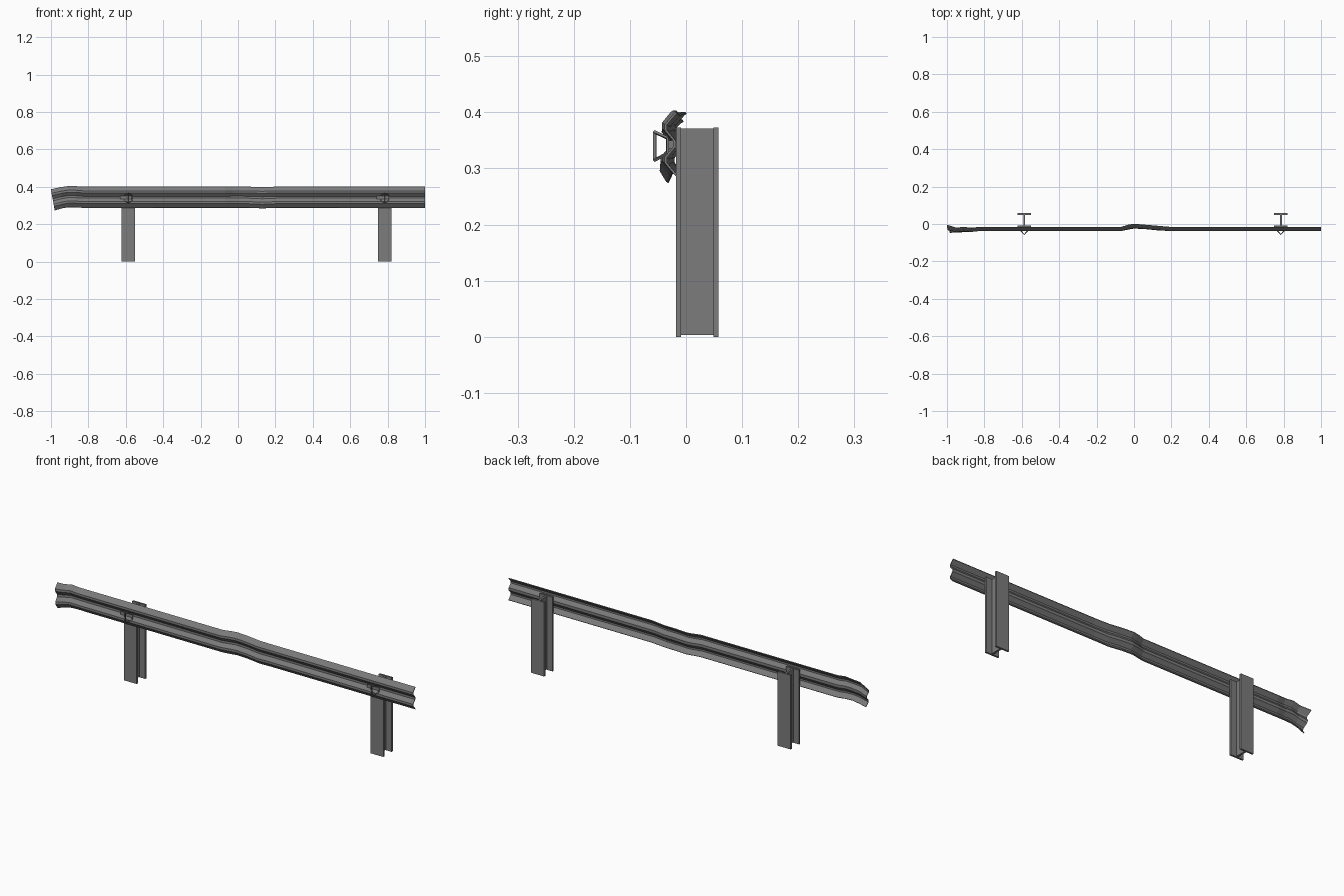
import bpy, bmesh

if "Cube" in bpy.data.objects:
    bpy.data.objects.remove(bpy.data.objects["Cube"])

POSTS = (-0.587, 0.785)
ZC = 0.344

steel = bpy.data.materials.new("dark_steel")
steel.diffuse_color = (0.2, 0.2, 0.2, 1)
steel.use_nodes = True
steel.node_tree.nodes["Principled BSDF"].inputs["Base Color"].default_value = steel.diffuse_color


def make_object(name, bm):
    bmesh.ops.recalc_face_normals(bm, faces=bm.faces)
    me = bpy.data.meshes.new(name)
    bm.to_mesh(me)
    bm.free()
    me.materials.append(steel)
    ob = bpy.data.objects.new(name, me)
    bpy.context.collection.objects.link(ob)
    return ob


def box(name, x0, x1, y0, y1, z0, z1):
    bm = bmesh.new()
    bmesh.ops.create_cube(bm, size=1)
    for v in bm.verts:
        v.co = ((x0 + x1) / 2 + v.co.x * (x1 - x0),
                (y0 + y1) / 2 + v.co.y * (y1 - y0),
                (z0 + z1) / 2 + v.co.z * (z1 - z0))
    return make_object(name, bm)


# W-beam rail: half profile (y, z from the centre line), mirrored top to bottom
half = [(-0.017, 0.055), (-0.021, 0.052), (-0.036, 0.034),
        (-0.036, 0.024), (-0.021, 0.006)]
profile = half + [(y, -z) for y, z in reversed(half)]

# stations along the rail: x, y shift of top, y shift of bottom, z shift, lean
stations = [
    (-1.00, 0.012, -0.014, -0.014, 0.020),
    (-0.95, -0.004, -0.009, -0.003, 0.008),
    (-0.91, 0.001, -0.007, 0.003, 0),
    (-0.87, -0.005, -0.004, 0.003, 0),
    (-0.83, 0, 0, 0, 0),
    (-0.07, 0, 0, 0, 0),
    (-0.03, 0.012, 0.007, 0, 0),
    (0.00, 0.017, 0.013, 0, 0),
    (0.06, 0.012, 0.010, 0, 0),
    (0.13, 0.006, 0.003, -0.003, 0),
    (0.20, 0, 0, 0, 0),
    (1.00, 0, 0, 0, 0),
]
bm = bmesh.new()
rows = []
for x, dt, db, dz, lean in stations:
    row = []
    for y, z in profile:
        t = (z + 0.055) / 0.11
        row.append(bm.verts.new((x + lean * (1 - t), y + db + (dt - db) * t, ZC + z + dz)))
    rows.append(row)
for a, b in zip(rows, rows[1:]):
    for i in range(len(profile) - 1):
        bm.faces.new((a[i], a[i + 1], b[i + 1], b[i]))
rail = make_object("guard_rail", bm)
solid = rail.modifiers.new("thickness", 'SOLIDIFY')
solid.thickness = 0.004
solid.offset = 0

for px in POSTS:
    # I-beam post
    w, f, y0, y1 = 0.036, 0.009, -0.018, 0.058
    box("post_front_flange", px - w, px + w, y0, y0 + f, 0, 0.373)
    box("post_back_flange", px - w, px + w, y1 - f, y1, 0, 0.373)
    box("post_web", px - 0.005, px + 0.005, y0 + f, y1 - f, 0.003, 0.371)

    # folded reflector frame, open in the middle of each wing
    bm = bmesh.new()
    fold = [bm.verts.new((px, -0.056, z)) for z in (0.315, 0.365)]
    for s in (-1, 1):
        back = [bm.verts.new((px + s * 0.021, -0.033, z)) for z in (0.327, 0.354)]
        bm.faces.new((fold[0], back[0], back[1], fold[1]))
    frame = make_object("reflector_frame", bm)
    wire = frame.modifiers.new("bars", 'WIREFRAME')
    wire.thickness = 0.006
    wire.use_boundary = True

    # small mounting plate and bolt in the rail valley
    box("reflector_plate", px - 0.045, px + 0.022, -0.033, -0.030, 0.335, 0.351)
    box("mounting_bolt", px - 0.007, px + 0.007, -0.032, -0.016, 0.336, 0.350)
